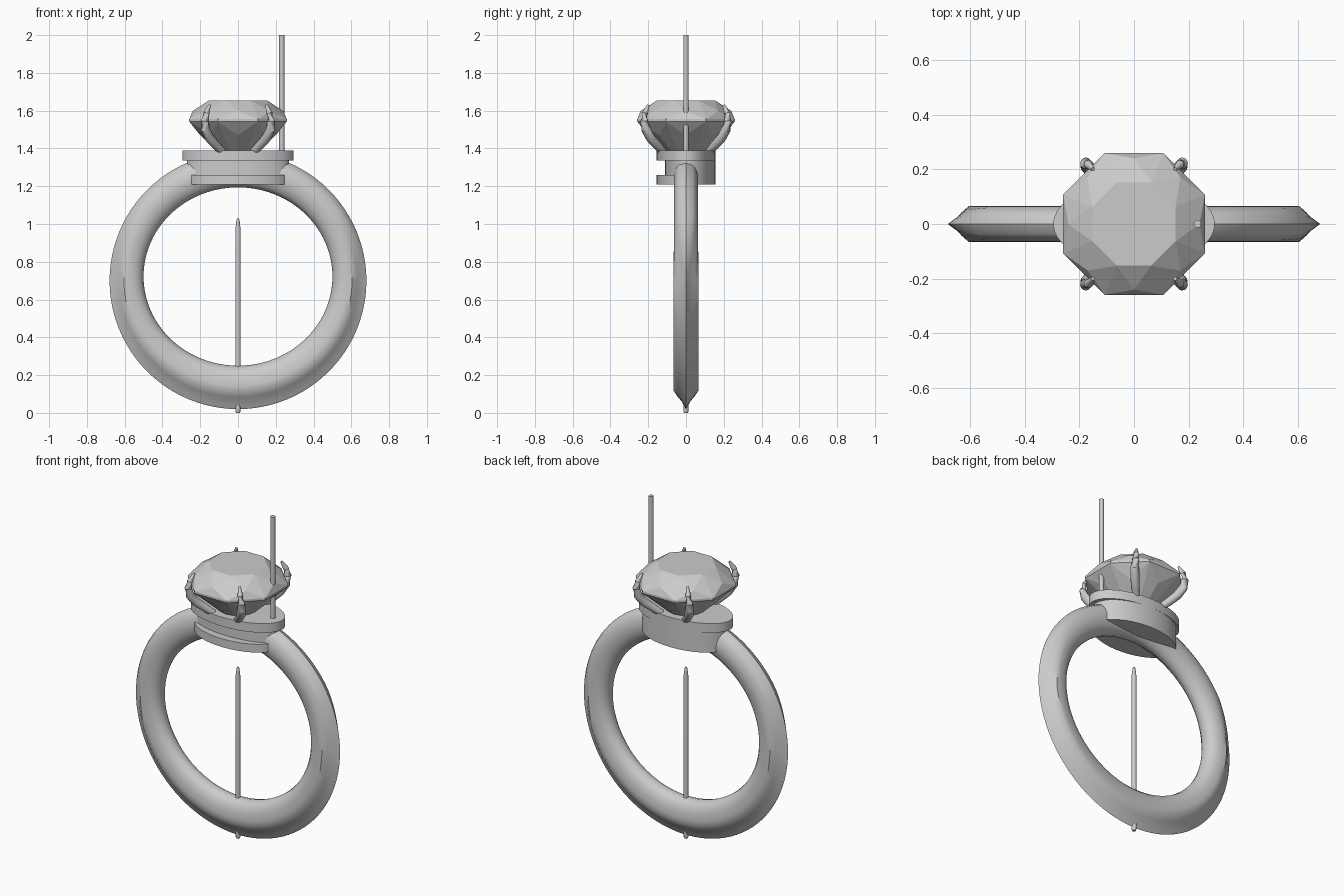
import bpy, bmesh
from math import sin, cos, pi, radians, sqrt
from mathutils import Vector

if "Cube" in bpy.data.objects:
    bpy.data.objects.remove(bpy.data.objects["Cube"])


def make(name, bm, smooth=None):
    bmesh.ops.recalc_face_normals(bm, faces=bm.faces)
    mesh = bpy.data.meshes.new(name)
    bm.to_mesh(mesh)
    bm.free()
    ob = bpy.data.objects.new(name, mesh)
    bpy.context.collection.objects.link(ob)
    if smooth:
        bpy.ops.object.select_all(action='DESELECT')
        ob.select_set(True)
        bpy.context.view_layer.objects.active = ob
        bpy.ops.object.shade_smooth_by_angle(angle=radians(smooth))
    return ob


def skin(bm, rings, closed=False):
    """Bridge successive rings of vertices; cap the ends if open."""
    loops = [[bm.verts.new(p) for p in r] for r in rings]
    pairs = list(zip(loops, loops[1:] + loops[:1]))
    for a, b in (pairs if closed else pairs[:-1]):
        for i in range(len(a)):
            j = (i + 1) % len(a)
            bm.faces.new((a[i], a[j], b[j], b[i]))
    if not closed:
        bm.faces.new(loops[0])
        bm.faces.new(loops[-1])


def tube(name, path, radii, sides=12):
    pts = [Vector(p) for p in path]
    rings = []
    for i, p in enumerate(pts):
        d = pts[min(i + 1, len(pts) - 1)] - pts[max(i - 1, 0)]
        q = d.to_track_quat('Z', 'Y')
        rings.append([p + q @ Vector((radii[i] * cos(2 * pi * k / sides),
                                      radii[i] * sin(2 * pi * k / sides), 0))
                      for k in range(sides)])
    bm = bmesh.new()
    skin(bm, rings)
    return make(name, bm, 40)


def oval(name, rx, ry, z0, z1, arc=2 * pi, n=64):
    count = n if arc > 6 else n + 1
    ang = [arc * k / n for k in range(count)]
    bm = bmesh.new()
    skin(bm, [[(rx * cos(a), ry * sin(a), z) for a in ang] for z in (z0, z1)])
    return make(name, bm, 30)


# Band: rounded at the top, drawn to a knife edge around the lower half
U = [0, .03, .12, .28, .45, .58, .72, .83, .92, 1]
ROUND = [.065 * max(0, 1 - (2 * u - 1) ** 2) ** .5 for u in U]
KNIFE = [0, .026, .048, .062, .065, .065, .043, .022, .011, 0]
rings = []
for k in range(96):
    t = 2 * pi * k / 96
    inner = Vector((.5 * cos(t), 0, .722 + .472 * sin(t)))
    outer = Vector((.68 * cos(t), 0, .70 + .68 * sin(t)))
    b = min(1, max(0, (sin(t) - .05) / .45))
    half = [(inner.lerp(outer, u), b * r + (1 - b) * n) for u, r, n in zip(U, ROUND, KNIFE)]
    ring = [p + Vector((0, w, 0)) for p, w in half]
    ring += [p - Vector((0, w, 0)) for p, w in half[-2:0:-1]]
    rings.append(ring)
bm = bmesh.new()
skin(bm, rings, closed=True)
make("band", bm, 40)

# Oval seat with a groove along its front
oval("seat_top_plate", .295, .155, 1.335, 1.39)
oval("seat_lower_plate", .27, .155, 1.21, 1.26)
oval("seat_core", .27, .11, 1.25, 1.34)
oval("seat_back_wall", .27, .155, 1.21, 1.34, arc=pi)

# Faceted stone: alternating eight-sided rings wrapped in a hull
bm = bmesh.new()
for r, z, off in ((.165, 1.655, 22.5), (.24, 1.598, 0), (.28, 1.555, 22.5),
                  (.28, 1.543, 22.5), (.20, 1.47, 0)):
    for k in range(8):
        a = radians(45 * k + off)
        bm.verts.new((r * cos(a), r * sin(a), z))
bm.verts.new((0, 0, 1.29))
bmesh.ops.convex_hull(bm, input=bm.verts)
bmesh.ops.dissolve_limit(bm, angle_limit=radians(1), verts=bm.verts, edges=bm.edges)
make("stone", bm)

# Four claws holding the stone
CLAW = [(.08, .12, 1.38), (.115, .15, 1.415), (.15, .187, 1.455), (.172, .212, 1.5),
        (.176, .222, 1.545), (.168, .218, 1.585), (.15, .2, 1.63)]
for sx in (-1, 1):
    for sy in (-1, 1):
        tube(f"claw_{'right' if sx > 0 else 'left'}_{'back' if sy > 0 else 'front'}",
             [(sx * x, sy * y, z) for x, y, z in CLAW],
             [.02, .023, .025, .025, .021, .016, .007])

# Upright post on the seat and the pin through the bottom of the band
tube("upper_post", [(.232, 0, 1.36), (.232, 0, 2)], [.014, .014])
tube("lower_pin", [(0, 0, z) for z in (0, .012, .035, .97, 1.02, 1.03)],
     [.01, .014, .014, .014, .008, .005])
